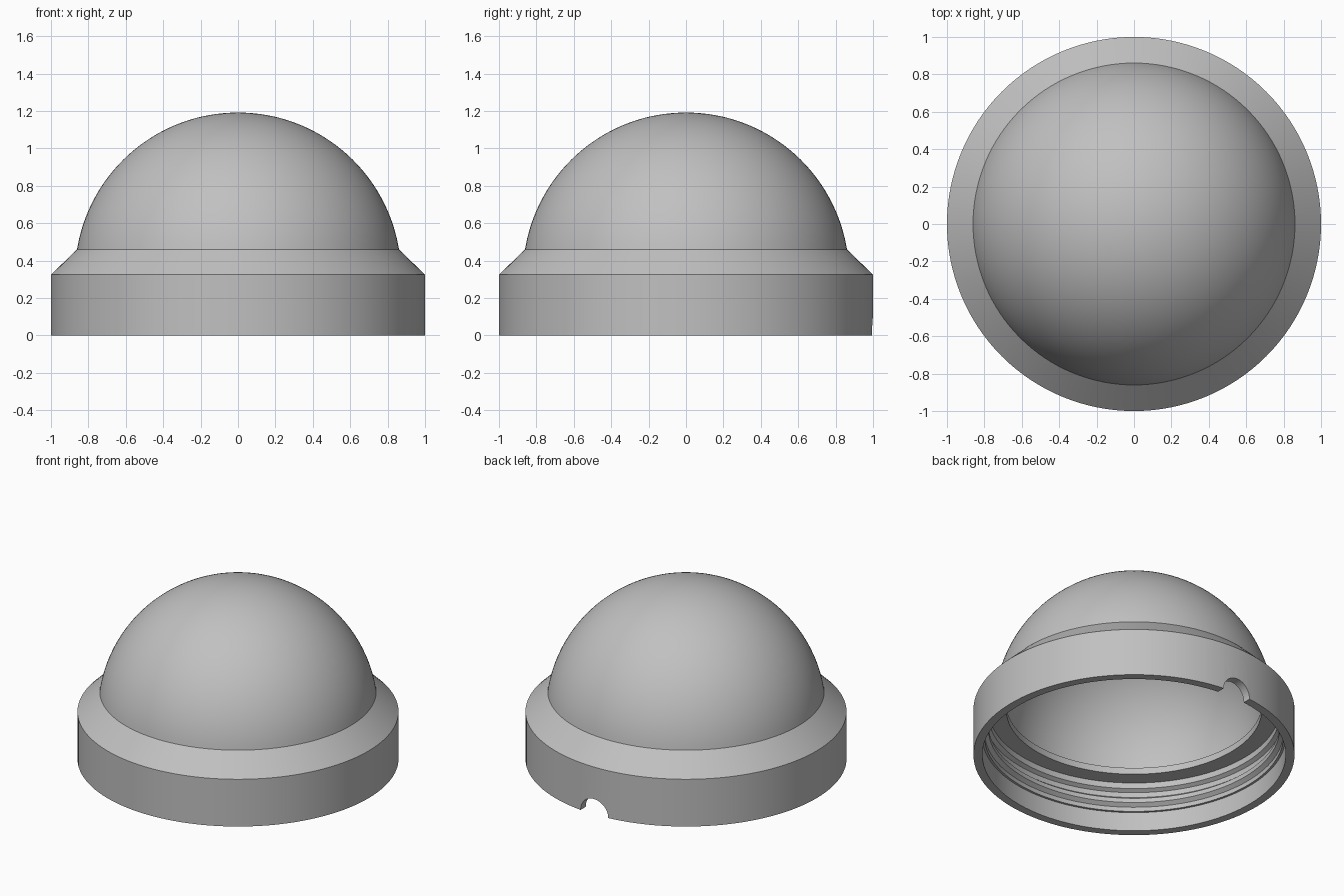
import bpy, bmesh, math

cube = bpy.data.objects.get("Cube")
if cube:
    bpy.data.objects.remove(cube, do_unlink=True)

SEGMENTS = 128
CENTRE_Z = 0.32      # centre of both dome spheres
OUTER_R, INNER_R = 0.872, 0.81

grey = bpy.data.materials.new("plain grey")
grey.use_nodes = True
colour = (0.53, 0.53, 0.53, 1)
grey.diffuse_color = colour
grey.node_tree.nodes["Principled BSDF"].inputs["Base Color"].default_value = colour


def arc(radius, z_start, steps=40):
    """Quarter-circle profile from a start height up to the pole."""
    start = math.asin((z_start - CENTRE_Z) / radius)
    angles = [start + (math.pi / 2 - start) * i / steps for i in range(steps + 1)]
    return [(radius * math.cos(a), CENTRE_Z + radius * math.sin(a)) for a in angles]


def lathe(name, profile):
    """Spin an (r, z) profile, with both ends on the axis, into a solid."""
    bm = bmesh.new()
    verts = [bm.verts.new((r, 0, z)) for r, z in profile]
    edges = [bm.edges.new(pair) for pair in zip(verts, verts[1:])]
    bmesh.ops.spin(bm, geom=verts + edges, cent=(0, 0, 0), axis=(0, 0, 1),
                   angle=math.tau, steps=SEGMENTS, use_merge=True)
    bmesh.ops.remove_doubles(bm, verts=bm.verts, dist=0.0005)
    bmesh.ops.recalc_face_normals(bm, faces=bm.faces)
    mesh = bpy.data.meshes.new(name)
    bm.to_mesh(mesh)
    bm.free()
    mesh.materials.append(grey)
    obj = bpy.data.objects.new(name, mesh)
    bpy.context.collection.objects.link(obj)
    return obj


# Hollow dome with bevelled collar, grooved socket and inner ledge
outside = [(1, 0), (1, 0.325)] + arc(OUTER_R, 0.46)
socket = [(0.945, 0), (0.945, 0.13), (0.93, 0.13), (0.93, 0.16),
          (0.905, 0.18), (0.905, 0.21), (0.93, 0.23), (0.93, 0.265),
          (0.905, 0.28), (0.905, 0.32), (0.795, 0.32), (0.795, 0.365)]
inside = socket + arc(INNER_R, 0.365)
cap = lathe("domed_cap", inside[::-1] + outside)

# Rounded cable notch in the back of the rim
bpy.ops.mesh.primitive_cylinder_add(vertices=48, radius=0.105, depth=0.3,
                                    location=(0, 1, 0),
                                    rotation=(math.pi / 2, 0, 0))
cutter = bpy.context.object
cutter.name = "notch_cutter"
cutter.hide_render = True
cutter.data.materials.append(grey)

notch = cap.modifiers.new("notch", 'BOOLEAN')
notch.operation = 'DIFFERENCE'
notch.solver = 'EXACT'
notch.object = cutter

bpy.ops.object.select_all(action='DESELECT')
cap.select_set(True)
bpy.context.view_layer.objects.active = cap
bpy.ops.object.modifier_apply(modifier=notch.name)
bpy.data.objects.remove(cutter, do_unlink=True)
bpy.ops.object.shade_smooth_by_angle(angle=math.radians(25))
